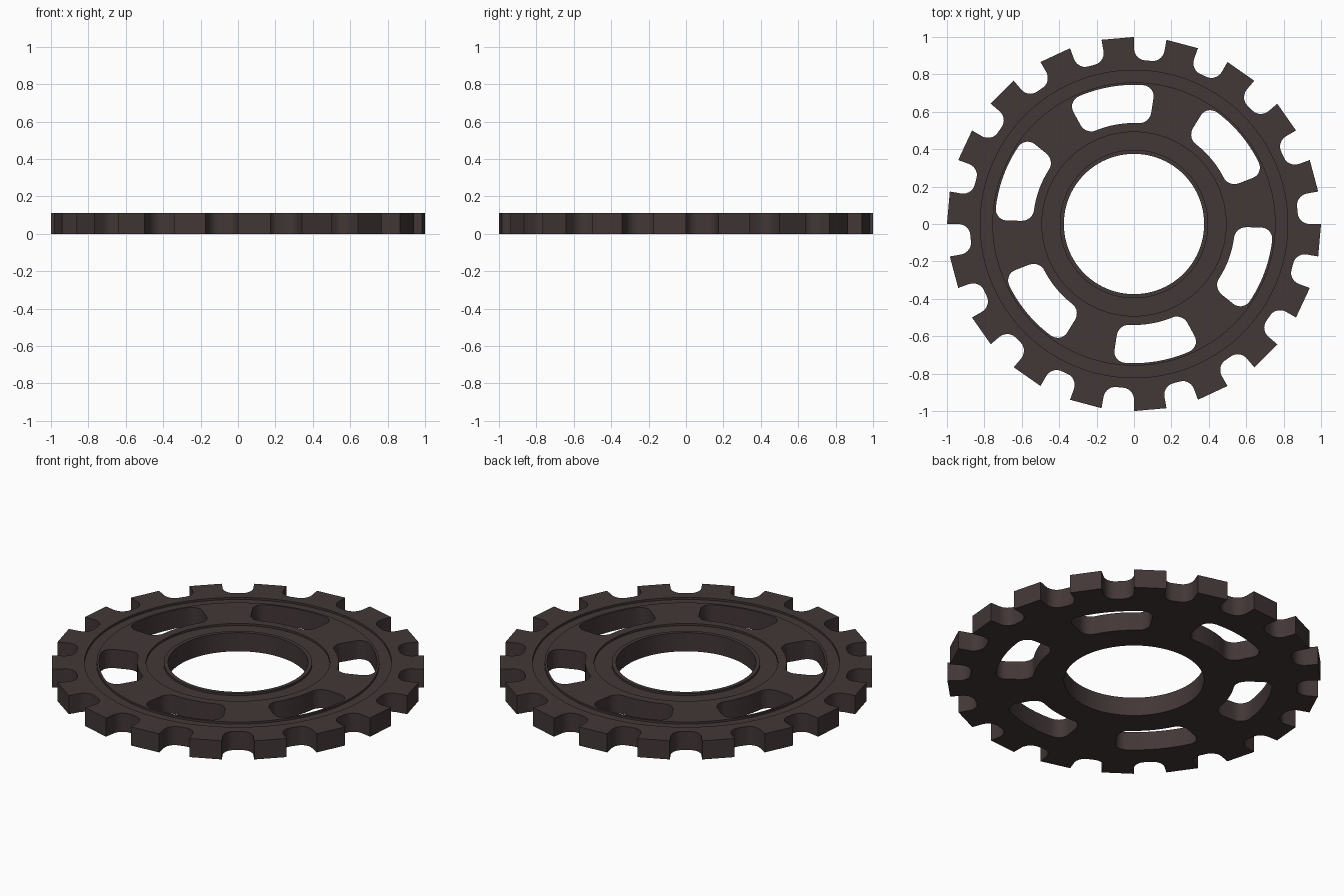
import bpy, bmesh, math
from math import pi, cos, sin, radians

if "Cube" in bpy.data.objects:
    bpy.data.objects.remove(bpy.data.objects["Cube"])

HEIGHT, GROOVE = 0.11, 0.012

steel = bpy.data.materials.new("dark brown steel")
steel.diffuse_color = (0.055, 0.038, 0.038, 1)
steel.use_nodes = True
steel.node_tree.nodes["Principled BSDF"].inputs["Base Color"].default_value = steel.diffuse_color


def polar(r, a):
    return (r * cos(a), r * sin(a))


def circle(r, n=144):
    return [polar(r, 2 * pi * i / n) for i in range(n)]


def corner(r, a, f, start, end, n=7):
    """Fillet arc of radius f around the polar point (r, a)."""
    out = []
    for i in range(n + 1):
        t = start + (end - start) * i / n
        out.append(polar(r + f * sin(t), a + f * cos(t) / r))
    return out


def gear_outline(teeth=18, root=0.877, f=0.062):
    pts = []
    for k in range(teeth):
        a = radians(360 / teeth * k + 5)          # middle of a gap
        half = radians(5)
        rc = root + f
        pts.append(polar(1.0, a - half))
        off = half - f / rc
        pts += corner(rc, a - off, f, pi, 1.5 * pi)
        pts += corner(rc, a + off, f, 1.5 * pi, 2 * pi)
        pts.append(polar(1.0, a + half))
    return pts


def slot(mid, half=radians(18.6), r0=0.54, r1=0.744, f=0.062, n=12):
    i, o = r0 + f, r1 - f
    ai, ao = half - f / i, half - f / o
    pts = corner(i, mid - ai, f, pi, 1.5 * pi)
    pts += [polar(r0, mid - ai + 2 * ai * k / n) for k in range(1, n)]
    pts += corner(i, mid + ai, f, 1.5 * pi, 2 * pi)
    pts += corner(o, mid + ao, f, 0, 0.5 * pi)
    pts += [polar(r1, mid + ao - 2 * ao * k / n) for k in range(1, n)]
    pts += corner(o, mid - ao, f, 0.5 * pi, pi)
    return pts


def plate(name, loops, z0, z1):
    """Solid plate from one outer loop and any number of holes."""
    bm = bmesh.new()
    low, high = [], []
    for pts in loops:
        a = [bm.verts.new((x, y, z0)) for x, y in pts]
        b = [bm.verts.new((x, y, z1)) for x, y in pts]
        n = len(pts)
        for i in range(n):
            j = (i + 1) % n
            bm.faces.new((a[i], a[j], b[j], b[i]))
            low.append(bm.edges.get((a[i], a[j])))
            high.append(bm.edges.get((b[i], b[j])))
    for edges in (low, high):
        bmesh.ops.triangle_fill(bm, use_beauty=True, edges=edges, normal=(0, 0, 1))
    bmesh.ops.recalc_face_normals(bm, faces=bm.faces)
    me = bpy.data.meshes.new(name)
    bm.to_mesh(me)
    bm.free()
    me.materials.append(steel)
    ob = bpy.data.objects.new(name, me)
    bpy.context.collection.objects.link(ob)
    return ob


# Toothed wheel with bore and six curved slots
slots = [slot(radians(99.8 + 60 * k)) for k in range(6)]
wheel = plate("sprocket_wheel", [gear_outline(), circle(0.375)] + slots, 0, HEIGHT)

# Two shallow ring grooves in the top face
for name, r0, r1 in (("hub_groove_cutter", 0.397, 0.492),
                     ("rim_groove_cutter", 0.757, 0.822)):
    cutter = plate(name, [circle(r1), circle(r0)], HEIGHT - GROOVE, HEIGHT + 0.1)
    cutter.hide_render = True
    cutter.hide_set(True)
    mod = wheel.modifiers.new(name, 'BOOLEAN')
    mod.operation = 'DIFFERENCE'
    mod.solver = 'EXACT'
    mod.object = cutter

# Bake the grooves and drop the cutters
dg = bpy.context.evaluated_depsgraph_get()
baked = bpy.data.meshes.new_from_object(wheel.evaluated_get(dg))
wheel.modifiers.clear()
wheel.data = baked
for ob in list(bpy.data.objects):
    if ob.name.endswith("cutter"):
        bpy.data.objects.remove(ob)

bpy.context.view_layer.objects.active = wheel
wheel.select_set(True)
bpy.ops.object.shade_smooth_by_angle(angle=radians(30))
